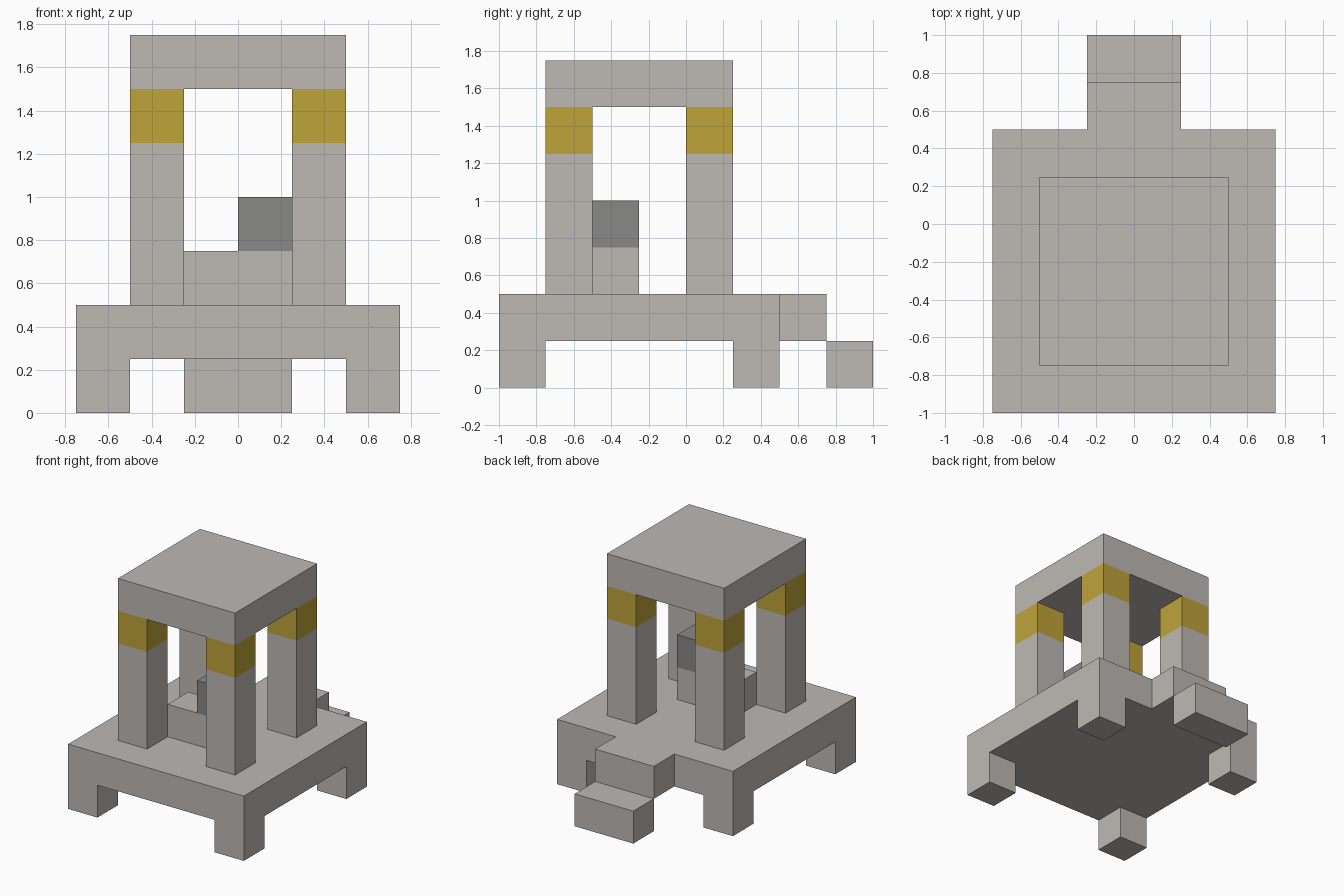
import bpy
import bmesh
from mathutils import Matrix, Vector

cube = bpy.data.objects.get("Cube")
if cube:
    bpy.data.objects.remove(cube, do_unlink=True)

U = 0.25  # block unit that every part is sized by


def make_material(name, rgb):
    mat = bpy.data.materials.new(name)
    mat.use_nodes = True
    color = (*rgb, 1)
    mat.diffuse_color = color
    mat.node_tree.nodes["Principled BSDF"].inputs["Base Color"].default_value = color
    return mat


stone = make_material("pale stone", (0.515, 0.482, 0.456))
gold = make_material("gold", (0.521, 0.371, 0.042))
grey = make_material("dark grey", (0.246, 0.246, 0.244))


def block(name, low, high, mat):
    """Box between two corners given in block units."""
    low, high = Vector(low) * U, Vector(high) * U
    bm = bmesh.new()
    bmesh.ops.create_cube(bm, size=1, matrix=Matrix.Diagonal((*(high - low), 1)))
    mesh = bpy.data.meshes.new(name)
    bm.to_mesh(mesh)
    bm.free()
    mesh.materials.append(mat)
    obj = bpy.data.objects.new(name, mesh)
    obj.location = (low + high) / 2
    bpy.context.collection.objects.link(obj)
    return obj


# Raised platform and the two steps behind it
block("platform", (-3, -4, 1), (3, 2, 2), stone)
block("upper_step", (-1, 2, 1), (1, 3, 2), stone)
block("lower_step", (-1, 3, 0), (1, 4, 1), stone)

# Feet, pillars and gold capitals at each corner
for side, sx in (("right", -1), ("left", 1)):
    for end, foot_y, pillar_y in (("front", -4, -3), ("back", 1, 0)):
        tag = f"{end}_{side}"
        foot_x = 2 if sx > 0 else -3
        pillar_x = 1 if sx > 0 else -2
        block(f"foot_{tag}", (foot_x, foot_y, 0), (foot_x + 1, foot_y + 1, 1), stone)
        block(f"pillar_{tag}", (pillar_x, pillar_y, 2),
              (pillar_x + 1, pillar_y + 1, 5), stone)
        block(f"capital_{tag}", (pillar_x, pillar_y, 5),
              (pillar_x + 1, pillar_y + 1, 6), gold)

# Flat roof
block("roof", (-2, -3, 6), (2, 1, 7), stone)

# Low counter with a block standing on its left half
block("counter", (-1, -2, 2), (1, -1, 3), stone)
block("counter_block", (0, -2, 3), (1, -1, 4), grey)
